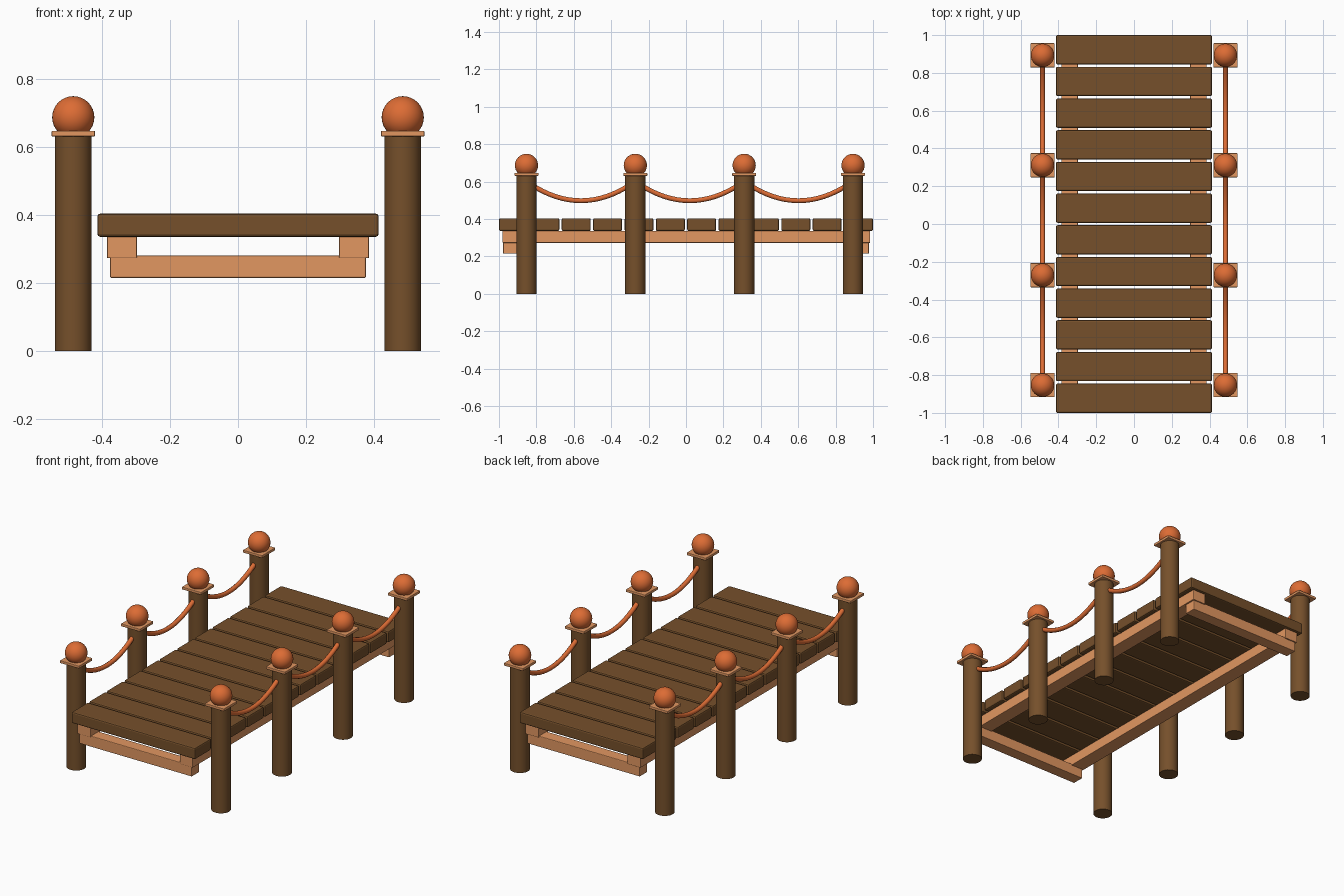
import bpy
import math

if "Cube" in bpy.data.objects:
    bpy.data.objects.remove(bpy.data.objects["Cube"])


def material(name, rgb):
    m = bpy.data.materials.new(name)
    m.diffuse_color = (*rgb, 1)
    m.use_nodes = True
    m.node_tree.nodes["Principled BSDF"].inputs["Base Color"].default_value = m.diffuse_color
    return m


BROWN = material("dark_wood", (0.18, 0.08, 0.024))
TAN = material("light_wood", (0.76, 0.31, 0.12))
ORANGE = material("orange", (0.72, 0.15, 0.035))


def finish(ob, name, mat, smooth=False):
    ob.name = name
    ob.data.materials.append(mat)
    if smooth:
        bpy.ops.object.shade_smooth_by_angle(angle=math.radians(40))
    return ob


def box(name, lo, hi, mat, bevel=0.0):
    bpy.ops.mesh.primitive_cube_add(size=1, location=[(a + b) / 2 for a, b in zip(lo, hi)])
    ob = bpy.context.object
    ob.scale = [b - a for a, b in zip(lo, hi)]
    bpy.ops.object.transform_apply(location=False, rotation=False, scale=True)
    if bevel:
        mod = ob.modifiers.new("bevel", 'BEVEL')
        mod.width = bevel
        mod.segments = 2
    return finish(ob, name, mat)


# Deck planks
N, W = 12, 0.155
pitch = (2 - W) / (N - 1)
for i in range(N):
    y = -1 + i * pitch
    box(f"plank_{i + 1}", (-0.413, y, 0.336), (0.413, y + W, 0.404), BROWN, 0.008)

# Long stringers under the deck
for s, side in ((-1, "left"), (1, "right")):
    xa, xb = sorted((s * 0.297, s * 0.385))
    box(f"{side}_stringer", (xa, -0.982, 0.273), (xb, 0.985, 0.337), TAN, 0.003)

# Cross beams at both ends
for s, end in ((-1, "front"), (1, "back")):
    ya, yb = sorted((s * 0.905, s * 0.978))
    box(f"{end}_cross_beam", (-0.376, ya, 0.215), (0.376, yb, 0.281), TAN, 0.004)

# Posts with caps, balls and sagging ropes
POST_Y = [-0.853 + 0.582 * i for i in range(4)]
for s, side in ((-1, "left"), (1, "right")):
    x = s * 0.484
    for i, y in enumerate(POST_Y):
        bpy.ops.mesh.primitive_cylinder_add(vertices=32, radius=0.054, depth=0.634, location=(x, y, 0.317))
        finish(bpy.context.object, f"{side}_post_{i + 1}", BROWN, True)
        box(f"{side}_post_cap_{i + 1}", (x - 0.064, y - 0.064, 0.631), (x + 0.064, y + 0.064, 0.647), TAN, 0.003)
        bpy.ops.mesh.primitive_uv_sphere_add(segments=32, ring_count=16, radius=0.062, location=(x, y, 0.687))
        finish(bpy.context.object, f"{side}_post_ball_{i + 1}", ORANGE, True)

    for i, (y0, y1) in enumerate(zip(POST_Y, POST_Y[1:])):
        cu = bpy.data.curves.new("rope", 'CURVE')
        cu.dimensions = '3D'
        cu.bevel_depth = 0.0135
        cu.bevel_resolution = 3
        cu.use_fill_caps = True
        sp = cu.splines.new('POLY')
        steps = 16
        sp.points.add(steps)
        for k, p in enumerate(sp.points):
            t = k / steps
            y = y0 + 0.02 + (y1 - y0 - 0.04) * t
            p.co = (x, y, 0.498 + 1.22 * (y - (y0 + y1) / 2) ** 2, 1)
        sp.use_smooth = True
        rope = bpy.data.objects.new("rope", cu)
        bpy.context.collection.objects.link(rope)
        finish(rope, f"{side}_rope_{i + 1}", ORANGE)
